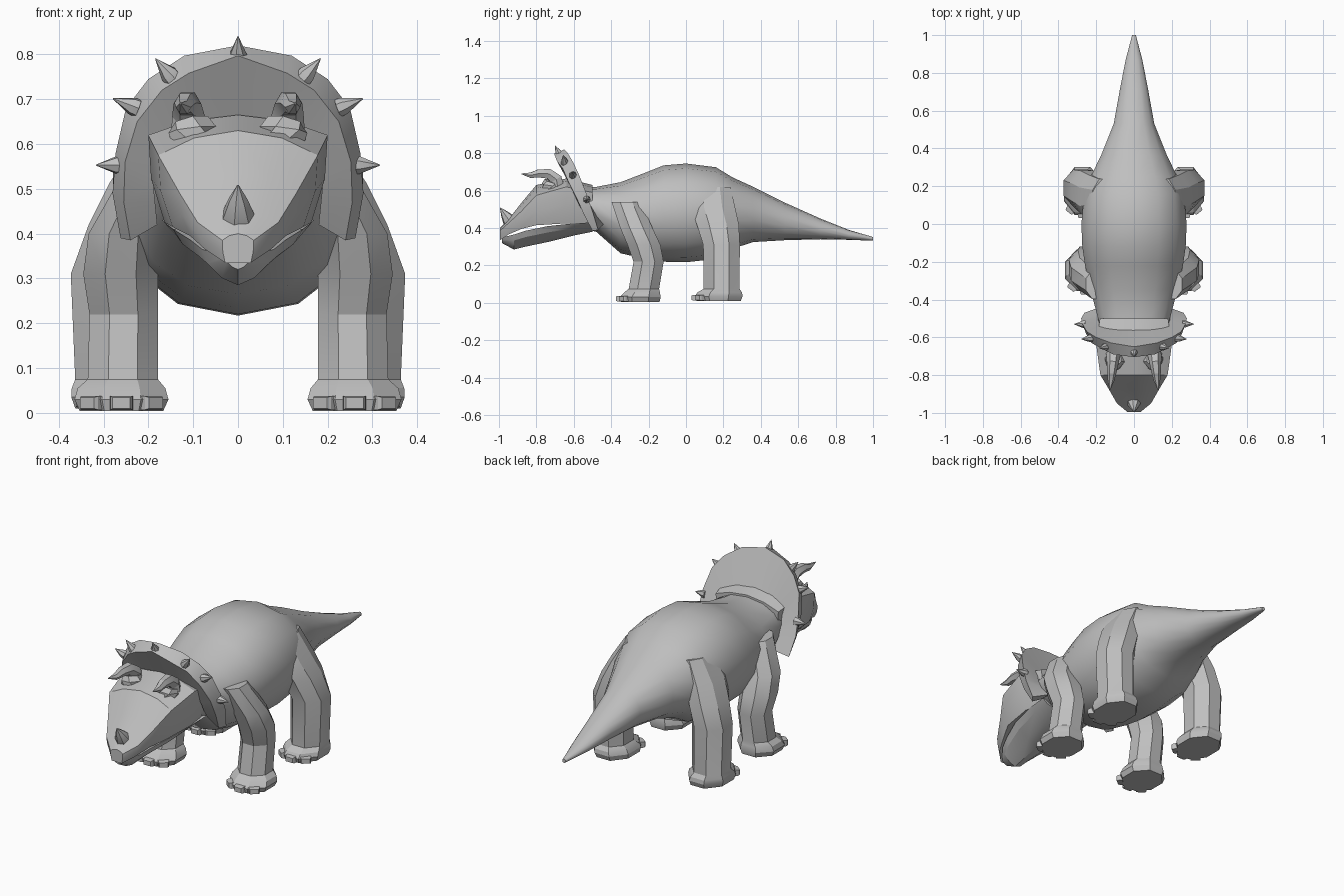
import bpy
import bmesh
import math
from mathutils import Vector

cube = bpy.data.objects.get("Cube")
if cube:
    bpy.data.objects.remove(cube, do_unlink=True)

GREY = (0.52, 0.52, 0.52, 1)
hide = bpy.data.materials.new("plain grey")
hide.use_nodes = True
hide.diffuse_color = GREY
hide.node_tree.nodes["Principled BSDF"].inputs["Base Color"].default_value = GREY


def finish(name, bm, angle):
    """Turn a bmesh into a named, shaded object."""
    bmesh.ops.recalc_face_normals(bm, faces=bm.faces)
    mesh = bpy.data.meshes.new(name)
    bm.to_mesh(mesh)
    bm.free()
    mesh.materials.append(hide)
    obj = bpy.data.objects.new(name, mesh)
    bpy.context.collection.objects.link(obj)
    bpy.ops.object.select_all(action="DESELECT")
    obj.select_set(True)
    bpy.context.view_layer.objects.active = obj
    bpy.ops.object.shade_smooth_by_angle(angle=math.radians(angle))
    return obj


def loft(name, rings, angle=25):
    """Skin a row of closed rings and cap both ends."""
    bm = bmesh.new()
    rows = [[bm.verts.new(p) for p in ring] for ring in rings]
    for a, b in zip(rows, rows[1:]):
        for i in range(len(a)):
            j = (i + 1) % len(a)
            bm.faces.new((a[i], a[j], b[j], b[i]))
    bm.faces.new(rows[0])
    bm.faces.new(rows[-1])
    return finish(name, bm, angle)


def mirrored(half):
    """Complete a half ring whose first and last points lie on x = 0."""
    return half + [(-x, y, z) for x, y, z in half[-2:0:-1]]


def tube(name, path, sides=6, angle=20):
    """Tapering tube along (point, radius) pairs."""
    rings = []
    for i, (p, r) in enumerate(path):
        a = Vector(path[max(i - 1, 0)][0])
        b = Vector(path[min(i + 1, len(path) - 1)][0])
        turn = (b - a).to_track_quat("Z", "Y")
        rings.append([
            Vector(p) + turn @ Vector((r * math.cos(t), r * math.sin(t), 0))
            for t in (math.tau * k / sides for k in range(sides))])
    return loft(name, rings, angle)


# Body and tail: y, half width, top, bottom
BODY = [
    (-0.6, 0.17, 0.62, 0.41), (-0.48, 0.2, 0.62, 0.38),
    (-0.35, 0.235, 0.645, 0.265), (-0.22, 0.265, 0.695, 0.235),
    (-0.12, 0.28, 0.735, 0.22), (0, 0.285, 0.745, 0.217),
    (0.16, 0.27, 0.725, 0.235), (0.25, 0.235, 0.67, 0.29),
    (0.36, 0.18, 0.62, 0.325), (0.53, 0.11, 0.535, 0.335),
    (0.72, 0.075, 0.45, 0.34), (0.87, 0.045, 0.39, 0.337),
    (1, 0.01, 0.352, 0.332)]


def body_ring(y, w, top, bottom):
    half = []
    for k in range(8):
        t = math.pi * k / 7
        x = w * math.sin(t) ** 0.9 if 0 < k < 7 else 0
        half.append((x, y, (top + bottom) / 2 + (top - bottom) / 2 * math.cos(t)))
    return mirrored(half)


loft("body_and_tail", [body_ring(*s) for s in BODY], 40)

# Upper head: y, half width, top, cheek height, mouth height
HEAD = [
    (-0.5, 0.18, 0.63, 0.59, 0.42), (-0.64, 0.2, 0.665, 0.62, 0.425),
    (-0.8, 0.178, 0.63, 0.575, 0.415), (-0.88, 0.13, 0.535, 0.49, 0.395),
    (-0.95, 0.09, 0.445, 0.425, 0.365), (-0.995, 0.035, 0.4, 0.385, 0.335)]
loft("upper_head", [mirrored([
    (0, y, top), (w * 0.55, y, top * 0.7 + cheek * 0.3), (w, y, cheek),
    (w * 0.97, y, (cheek + low) / 2), (w * 0.82, y, low), (0, y, low)])
    for y, w, top, cheek, low in HEAD], 25)

# Lower jaw: y, half width, top, bottom
JAW = [
    (-0.5, 0.17, 0.43, 0.38), (-0.6, 0.165, 0.425, 0.36),
    (-0.74, 0.145, 0.41, 0.325), (-0.86, 0.105, 0.385, 0.3),
    (-0.92, 0.08, 0.365, 0.285), (-0.985, 0.03, 0.35, 0.32)]
loft("lower_jaw", [mirrored([
    (0, y, top), (w, y, top), (w * 0.85, y, top * 0.6 + low * 0.4),
    (w * 0.45, y, top * 0.2 + low * 0.8), (0, y, low)])
    for y, w, top, low in JAW], 25)

# Neck frill: outer rim, front lip and root at the neck
RIM = [(0, -0.65, 0.82), (0.12, -0.63, 0.797), (0.2, -0.6, 0.745),
       (0.25, -0.57, 0.68), (0.273, -0.53, 0.58), (0.28, -0.5, 0.49),
       (0.262, -0.47, 0.39)]
LIP = [(0, -0.705, 0.797), (0.11, -0.69, 0.758), (0.17, -0.66, 0.72),
       (0.225, -0.63, 0.65), (0.252, -0.585, 0.56), (0.255, -0.545, 0.47),
       (0.24, -0.5, 0.385)]
ROOT = [(0, -0.62, 0.64), (0.09, -0.62, 0.635), (0.15, -0.61, 0.61),
        (0.18, -0.59, 0.57), (0.19, -0.57, 0.52), (0.185, -0.54, 0.47),
        (0.18, -0.5, 0.42)]
sections = []
for rim, lip, root in zip(RIM, LIP, ROOT):
    back = (root[0], root[1] + 0.06, root[2])
    sections.append([rim, lip, root, back])
left = [[(-x, y, z) for x, y, z in s] for s in sections[:0:-1]]
loft("neck_frill", left + sections, 25)


# Frill spikes
def spike(name, base, direction):
    base, direction = Vector(base), Vector(direction).normalized()
    tube(name, [(base - direction * 0.015, 0.021), (base, 0.02),
                (base + direction * 0.045, 0.001)], 7)


spike("frill_spike_top", (0, -0.68, 0.8), (0, -0.5, 1))
SPIKES = [("upper", (0.155, -0.65, 0.757), (0.65, -0.15, 0.75)),
          ("middle", (0.237, -0.605, 0.685), (0.9, -0.1, 0.35)),
          ("lower", (0.272, -0.53, 0.553), (1, 0, 0))]

# Legs: z, centre x, centre y, x radius, y radius
FRONT = [(0.004, 0.26, -0.245, 0.095, 0.105), (0.03, 0.26, -0.245, 0.107, 0.112),
         (0.055, 0.26, -0.235, 0.1, 0.098), (0.075, 0.257, -0.225, 0.08, 0.083),
         (0.22, 0.255, -0.2, 0.078, 0.082), (0.31, 0.262, -0.225, 0.085, 0.09),
         (0.4, 0.255, -0.265, 0.08, 0.088), (0.54, 0.195, -0.32, 0.06, 0.08)]
REAR = [(0.01, 0.27, 0.175, 0.095, 0.12), (0.035, 0.272, 0.175, 0.102, 0.13),
        (0.055, 0.275, 0.18, 0.098, 0.122), (0.075, 0.28, 0.19, 0.085, 0.098),
        (0.31, 0.285, 0.19, 0.09, 0.1), (0.42, 0.25, 0.17, 0.085, 0.115),
        (0.51, 0.215, 0.145, 0.075, 0.12), (0.62, 0.16, 0.14, 0.06, 0.1)]


def leg(name, stations, side):
    rings = []
    for z, cx, cy, rx, ry in stations:
        ring = []
        for k in range(8):
            t = math.tau * (k + 0.5) / 8
            ring.append((side * (cx + rx * 1.06 * math.cos(t)),
                         cy + ry * 1.06 * math.sin(t), z))
        rings.append(ring)
    loft(name + "_leg", rings, 25)
    # Toenails fanned around the front of the foot
    z, cx, cy, rx, ry = stations[1]
    for i, turn in enumerate((-38, 0, 38)):
        t = math.radians(turn)
        out = Vector((side * math.sin(t), -math.cos(t), 0))
        across = Vector((-out.y, out.x, 0)) * 0.026
        start = Vector((side * cx + out.x * rx * 0.85, cy + out.y * ry * 0.85, z))
        rings = []
        for reach, size in ((0, 1), (0.025, 0.95), (0.034, 0.75)):
            up = Vector((0, 0, 0.016 * size))
            p = start + out * reach - Vector((0, 0, 0.008))
            wide = across * size
            rings.append([p + wide + up, p - wide + up, p - wide - up, p + wide - up])
        loft(name + "_toenail_" + str(i + 1), rings, 20)


# Brow horns, with their swollen bases
HORN = [((0.11, -0.685, 0.61), 0.04), ((0.11, -0.695, 0.66), 0.037),
        ((0.113, -0.735, 0.69), 0.031), ((0.118, -0.79, 0.692), 0.024),
        ((0.122, -0.83, 0.682), 0.017), ((0.128, -0.88, 0.69), 0.002)]
SOCKET = [((0.1, -0.72, 0.6), 0.054), ((0.102, -0.72, 0.632), 0.054),
          ((0.106, -0.715, 0.65), 0.043)]

for side, word in ((1, "left"), (-1, "right")):
    leg(word + "_front", FRONT, side)
    leg(word + "_rear", REAR, side)
    for part, path in (("horn", HORN), ("horn_base", SOCKET)):
        tube(word + "_brow_" + part,
             [((side * p[0], p[1], p[2]), r) for p, r in path])
    for level, base, aim in SPIKES:
        spike(word + "_frill_spike_" + level,
              (side * base[0], base[1], base[2]), (side * aim[0], aim[1], aim[2]))

# Nose horn
tube("nose_horn", [((0, -0.92, 0.41), 0.042), ((0, -0.945, 0.44), 0.038),
                   ((0, -0.97, 0.475), 0.022), ((0, -0.993, 0.508), 0.002)], 7)
